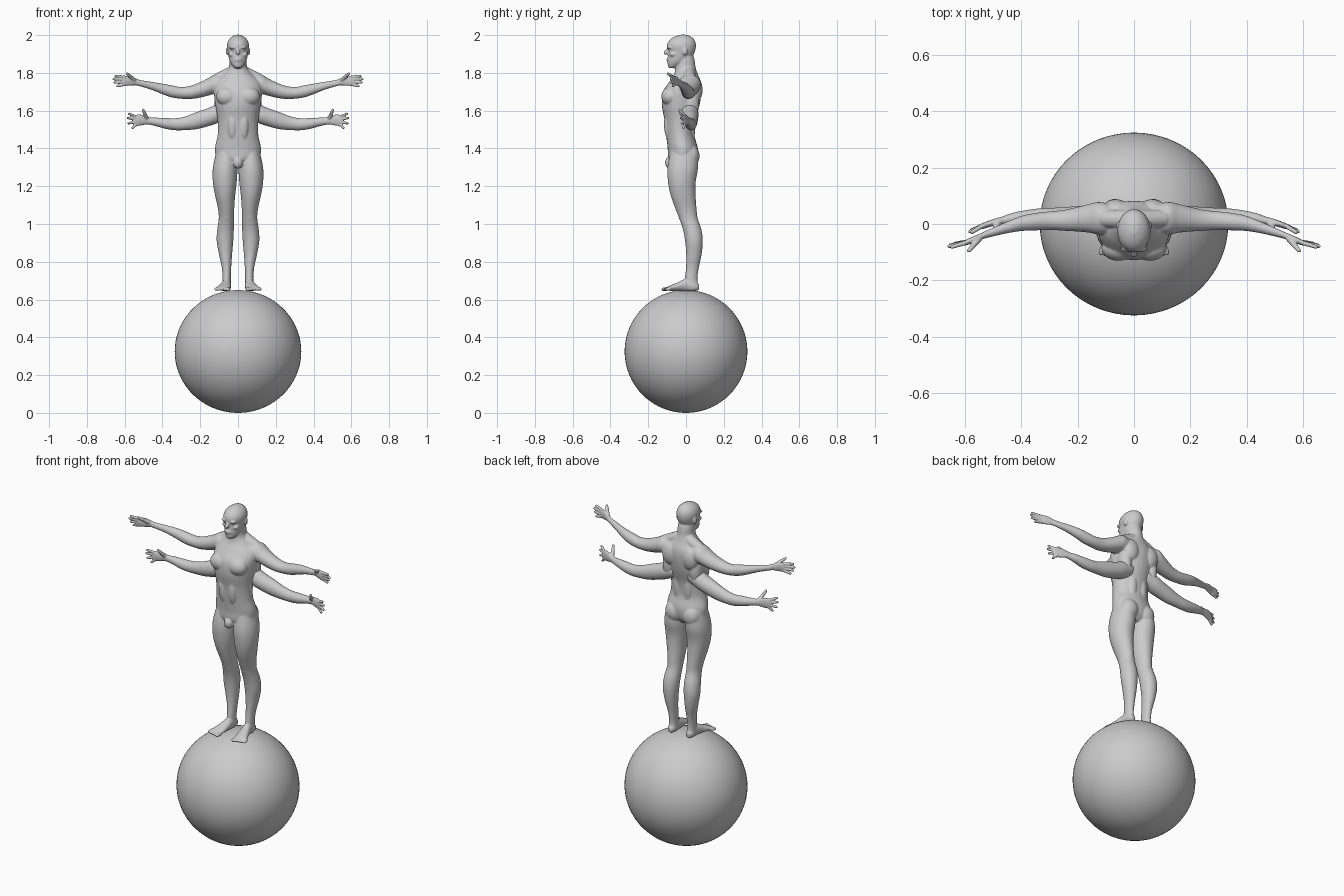
import bpy, bmesh
from math import sin, cos, pi
from mathutils import Vector, Matrix

SIDES = 28


def spline(rows, steps=4):
    """Catmull-Rom interpolation of rows of numbers."""
    out = []
    for i in range(len(rows) - 1):
        p0, p1 = rows[max(i - 1, 0)], rows[i]
        p2, p3 = rows[i + 1], rows[min(i + 2, len(rows) - 1)]
        for k in range(steps):
            t = k / steps
            out.append([0.5 * (2 * b + (c - a) * t + (2 * a - 5 * b + 4 * c - d) * t * t
                               + (3 * b - a - 3 * c + d) * t ** 3)
                        for a, b, c, d in zip(p0, p1, p2, p3)])
    return out + [list(rows[-1])]


def skin(bm, rings):
    """Closed tube through a list of (centre, half axis u, half axis v)."""
    loops = [[bm.verts.new(c + u * cos(2 * pi * i / SIDES) + v * sin(2 * pi * i / SIDES))
              for i in range(SIDES)] for c, u, v in rings]
    for a, b in zip(loops, loops[1:]):
        for i in range(SIDES):
            j = (i + 1) % SIDES
            bm.faces.new((a[i], a[j], b[j], b[i]))
    bm.faces.new(loops[0])
    bm.faces.new(loops[-1])


def loft(bm, rows, axis, s=1):
    """Rows of x, y, z, ra, rb: elliptical sections square to the axis."""
    u, v = {'Z': ((1, 0, 0), (0, 1, 0)), 'X': ((0, 1, 0), (0, 0, 1)),
            'Y': ((1, 0, 0), (0, 0, 1))}[axis]
    skin(bm, [(Vector((s * x, y, z)), Vector(u) * a, Vector(v) * b)
              for x, y, z, a, b in spline(rows)])


def rod(bm, a, b, r0, r1, s=1):
    """Tapered round-ended rod."""
    a, b = Vector((s * a[0], a[1], a[2])), Vector((s * b[0], b[1], b[2]))
    d = (b - a).normalized()
    u = d.orthogonal().normalized()
    v = d.cross(u)
    rings = [(a - d * r0 * k, r0 * q) for k, q in ((.95, .3), (.7, .7), (0, 1))]
    rings += [(b + d * r1 * k, r1 * q) for k, q in ((-.7, 1), (0, .72), (.3, .3))]
    skin(bm, [(c, u * r, v * r) for c, r in rings])


def blob(bm, c, r, s=1):
    m = Matrix.Translation((s * c[0], c[1], c[2])) @ Matrix.Diagonal((*r, 1))
    bmesh.ops.create_uvsphere(bm, u_segments=24, v_segments=14, radius=1, matrix=m)


def finish(bm, name, voxel=0, smooth=0):
    """Fuse the overlapping pieces into one smooth surface."""
    bmesh.ops.recalc_face_normals(bm, faces=bm.faces)
    me = bpy.data.meshes.new(name)
    bm.to_mesh(me)
    bm.free()
    ob = bpy.data.objects.new(name, me)
    bpy.context.collection.objects.link(ob)
    bpy.ops.object.select_all(action='DESELECT')
    ob.select_set(True)
    bpy.context.view_layer.objects.active = ob
    if voxel:
        m = ob.modifiers.new("fuse", 'REMESH')
        m.mode, m.voxel_size = 'VOXEL', voxel
        m = ob.modifiers.new("soften", 'SMOOTH')
        m.factor, m.iterations = 0.5, smooth
        bpy.ops.object.convert(target='MESH')
    bpy.ops.object.shade_smooth()


# Ball
bm = bmesh.new()
bmesh.ops.create_uvsphere(bm, u_segments=64, v_segments=40, radius=1,
                          matrix=Matrix.Translation((0, 0, .325)) @ Matrix.Diagonal((.335, .325, .325, 1)))
finish(bm, "ball")

# Torso and neck
bm = bmesh.new()
loft(bm, [(0, -.01, 1.305, .05, .04), (0, -.018, 1.34, .11, .074), (0, -.017, 1.40, .122, .08),
          (0, -.03, 1.47, .108, .075), (0, -.032, 1.55, .108, .082), (0, -.028, 1.63, .120, .1),
          (0, -.02, 1.70, .128, .102), (0, -.005, 1.75, .12, .085), (0, 0, 1.79, .08, .064),
          (0, -.002, 1.825, .05, .054), (0, -.005, 1.87, .045, .05), (0, -.01, 1.9, .04, .045)], 'Z')
blob(bm, (0, -.085, 1.325), (.026, .026, .032))

# Head and face
loft(bm, [(0, -.07, 1.825, .016, .02), (0, -.062, 1.838, .03, .034), (0, -.048, 1.86, .043, .05),
          (0, -.033, 1.885, .05, .064), (0, -.024, 1.912, .055, .071), (0, -.024, 1.945, .059, .077),
          (0, -.021, 1.972, .051, .067), (0, -.018, 1.99, .034, .047), (0, -.016, 2.002, .012, .018)], 'Z')
rod(bm, (0, -.096, 1.925), (0, -.112, 1.9), .007, .012)
blob(bm, (0, -.094, 1.872), (.02, .01, .006))
blob(bm, (0, -.092, 1.863), (.018, .01, .006))
blob(bm, (0, -.083, 1.84), (.017, .014, .012))

for s in (-1, 1):
    blob(bm, (.024, -.087, 1.932), (.023, .014, .007), s)      # brow
    blob(bm, (.023, -.083, 1.917), (.010, .009, .007), s)      # eye
    blob(bm, (.034, -.068, 1.898), (.018, .02, .012), s)       # cheek
    blob(bm, (.057, -.005, 1.914), (.007, .014, .021), s)      # ear
    # Torso muscles
    blob(bm, (.056, -.085, 1.675), (.06, .046, .05), s)
    blob(bm, (.065, .052, 1.71), (.05, .036, .065), s)
    blob(bm, (.088, .025, 1.64), (.036, .045, .09), s)
    blob(bm, (.032, .022, 1.52), (.03, .027, .11), s)
    blob(bm, (.056, .024, 1.36), (.054, .048, .06), s)
    blob(bm, (.03, -.085, 1.53), (.03, .032, .09), s)
    rod(bm, (.015, .015, 1.81), (.125, .02, 1.758), .034, .032, s)
    # Upper arm
    loft(bm, [(.06, .015, 1.735, .05, .05), (.12, .02, 1.74, .058, .052), (.16, .02, 1.725, .051, .046),
              (.20, .017, 1.71, .044, .041), (.25, .013, 1.697, .037, .035), (.30, .012, 1.694, .033, .031),
              (.35, .008, 1.702, .031, .032), (.40, .002, 1.715, .027, .028), (.46, -.015, 1.732, .02, .021),
              (.52, -.035, 1.746, .014, .017), (.54, -.042, 1.75, .012, .017)], 'X', s)
    # Leg
    loft(bm, [(.063, -.01, 1.39, .05, .07), (.068, -.017, 1.30, .065, .081), (.07, -.022, 1.22, .063, .073),
              (.068, -.015, 1.15, .053, .066), (.063, 0, 1.08, .043, .056), (.062, .013, 1.03, .040, .049),
              (.066, .033, .97, .044, .049), (.069, .042, .91, .044, .047), (.066, .042, .84, .035, .041),
              (.061, .034, .77, .025, .034), (.06, .027, .71, .022, .033), (.06, .03, .67, .023, .036),
              (.06, .03, .65, .019, .03)], 'Z', s)
    blob(bm, (.062, -.015, 1.04), (.024, .024, .028), s)
    # Foot and toes
    loft(bm, [(.06, .068, .665, .014, .015), (.06, .045, .67, .023, .025), (.061, 0, .677, .025, .033),
              (.068, -.04, .669, .031, .024), (.077, -.08, .661, .037, .015), (.08, -.1, .657, .034, .010)], 'Y', s)
    for i in range(5):
        x = .05 + .0155 * i
        rod(bm, (x, -.085, .658), (x + .003 + .001 * i, -.127 + .0045 * i, .653),
            .010, .0105 if i == 0 else .008, s)
finish(bm, "body", .004, 6)


def hand(bm, palm, bases, tips, thumb, s):
    loft(bm, palm, 'X', s)
    for a, b in zip(bases, tips):
        rod(bm, a, b, .0085, .0068, s)
    rod(bm, thumb[0], thumb[1], .012, .0095, s)
    rod(bm, thumb[1], thumb[2], .0095, .007, s)


for s, side in ((-1, "left"), (1, "right")):
    # Upper hand
    bm = bmesh.new()
    hand(bm, [(.51, -.032, 1.744, .013, .016), (.54, -.043, 1.752, .012, .018), (.565, -.053, 1.757, .012, .025),
              (.59, -.063, 1.758, .011, .027), (.608, -.069, 1.757, .008, .024)],
         [(.6, -.067, 1.777), (.602, -.067, 1.765), (.6, -.066, 1.752), (.595, -.064, 1.74)],
         [(.652, -.083, 1.785), (.662, -.08, 1.768), (.657, -.076, 1.749), (.642, -.07, 1.729)],
         [(.55, -.05, 1.762), (.572, -.077, 1.783), (.59, -.098, 1.799)], s)
    finish(bm, "upper_hand_" + side, .003, 3)

    # Lower arm pair with hand
    bm = bmesh.new()
    loft(bm, [(.05, .02, 1.60, .038, .04), (.11, .02, 1.583, .046, .05), (.16, .022, 1.565, .043, .048),
              (.22, .025, 1.547, .037, .045), (.28, .027, 1.533, .031, .036), (.33, .027, 1.528, .029, .032),
              (.38, .022, 1.532, .028, .029), (.43, .018, 1.54, .022, .023), (.47, .012, 1.545, .014, .019),
              (.485, .009, 1.547, .013, .019)], 'X', s)
    hand(bm, [(.46, .013, 1.544, .015, .019), (.485, .009, 1.548, .013, .021), (.51, .002, 1.55, .012, .028),
              (.535, -.006, 1.549, .011, .03), (.553, -.011, 1.547, .008, .026)],
         [(.545, -.01, 1.569), (.546, -.01, 1.555), (.544, -.009, 1.541), (.538, -.007, 1.528)],
         [(.58, -.032, 1.585), (.587, -.029, 1.562), (.584, -.024, 1.532), (.562, -.016, 1.506)],
         [(.485, .002, 1.562), (.495, -.022, 1.587), (.504, -.037, 1.608)], s)
    finish(bm, "lower_arm_" + side, .0035, 3)
